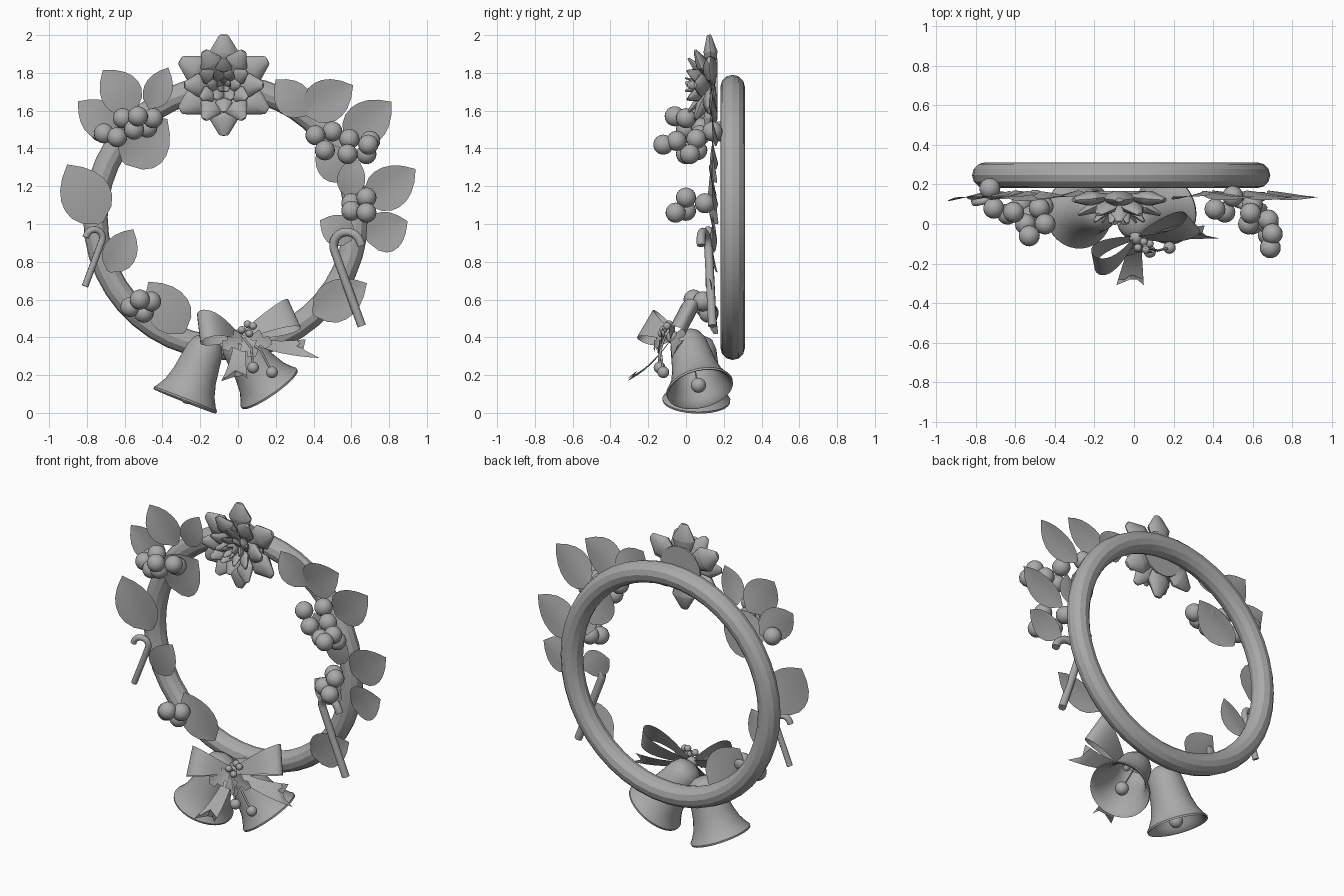
import bpy, bmesh, math
from math import sin, cos, pi, radians
from mathutils import Vector as V, Matrix as M

cube = bpy.data.objects.get("Cube")
if cube:
    bpy.data.objects.remove(cube, do_unlink=True)

grey = bpy.data.materials.new("plain_grey")
grey.use_nodes = True
GREY = (0.4, 0.4, 0.4, 1)
grey.diffuse_color = GREY
grey.node_tree.nodes["Principled BSDF"].inputs["Base Color"].default_value = GREY


def finish(name, data):
    obj = bpy.data.objects.new(name, data)
    data.materials.append(grey)
    bpy.context.collection.objects.link(obj)
    return obj


def mesh_object(name, bm, smooth=40):
    bmesh.ops.remove_doubles(bm, verts=bm.verts, dist=0.0004)
    bmesh.ops.recalc_face_normals(bm, faces=bm.faces)
    me = bpy.data.meshes.new(name)
    bm.to_mesh(me)
    bm.free()
    me.shade_smooth()
    me.set_sharp_from_angle(angle=radians(smooth))
    return finish(name, me)


def loft(bm, rows, closed=False):
    """Skin a list of point rows with quads."""
    rows = [[bm.verts.new(p) for p in row] for row in rows]
    n = len(rows[0])
    for a, b in zip(rows, rows[1:]):
        for i in range(n if closed else n - 1):
            j = (i + 1) % n
            bm.faces.new((a[i], a[j], b[j], b[i]))


def revolve(bm, profile, segs, matrix, flat=1):
    """Spin (radius, height) pairs about the local z axis."""
    loft(bm, [[matrix @ V((r * cos(2 * pi * k / segs), flat * r * sin(2 * pi * k / segs), h))
               for k in range(segs)] for r, h in profile], True)


def along(origin, axis):
    return M.Translation(origin) @ V(axis).to_track_quat('Z', 'Y').to_matrix().to_4x4()


def ball(bm, pos, r):
    bmesh.ops.create_uvsphere(bm, u_segments=20, v_segments=12, radius=r,
                              matrix=M.Translation(pos))


def tube(name, pts, r):
    cu = bpy.data.curves.new(name, 'CURVE')
    cu.dimensions = '3D'
    cu.bevel_depth = r
    cu.bevel_resolution = 3
    cu.use_fill_caps = True
    sp = cu.splines.new('POLY')
    sp.points.add(len(pts) - 1)
    for p, co in zip(sp.points, pts):
        p.co = (*co, 1)
    sp.use_smooth = True
    return finish(name, cu)


# Wreath hoop
bm = bmesh.new()
loft(bm, [[((0.69 + 0.065 * cos(b)) * cos(a) - 0.065, 0.247 + 0.065 * sin(b),
            (0.69 + 0.065 * cos(b)) * sin(a) + 1.035)
           for b in (2 * pi * j / 12 for j in range(12))]
          for a in (2 * pi * i / 44 for i in range(45))], True)
mesh_object("wreath_hoop", bm, 9)


# Leaves: centre x, centre z, heading, length, width
def leaf(name, base, d, side, length, halves, curl=0.0):
    out = d.cross(side).normalized()
    if out.y > 0:
        out = -out
    bm = bmesh.new()
    rows, last = [], len(halves) - 1
    for i, w in enumerate(halves):
        t = i / last
        mid = base + d * length * t + out * curl * sin(pi * t)
        rows.append([mid + side * w * s + out * abs(s) * w * 0.1 for s in (-1, -0.5, 0, 0.5, 1)])
    loft(bm, rows)
    mesh_object(name, bm)


LEAVES = [(-.63, 1.705, 128, .28, .22), (-.42, 1.72, 65, .24, .15), (-.74, 1.56, 140, .28, .2),
          (-.49, 1.44, 45, .33, .28), (-.815, 1.16, 120, .36, .27), (-.62, .86, 60, .26, .18),
          (-.38, .56, 125, .33, .23), (.28, 1.67, 130, .25, .19), (.48, 1.66, 30, .3, .23),
          (.69, 1.545, 40, .32, .23), (.81, 1.2, 35, .32, .23), (.79, .965, 25, .24, .22),
          (.54, .605, 30, .33, .22), (.495, 1.33, 120, .25, .18), (.52, .97, 150, .2, .17),
          (.6, 1.25, 80, .22, .15)]
SHAPE = (.1, .68, .93, 1, .95, .78, .47, 0)
for i, (x, z, heading, length, width) in enumerate(LEAVES):
    a = radians(heading)
    d = V((cos(a), -0.1, sin(a))).normalized()
    side = V((-sin(a), -0.09, cos(a))).normalized()
    base = V((x, 0.153, z)) - d * length / 2
    leaf(f"leaf_{i + 1}", base, d, side, length, [s * width / 2 for s in SHAPE], 0.01)

# Berry clusters
CLUSTERS = {
    "upper_right_berries": [(-.71, .08, 1.48), (-.73, .18, 1.49), (-.61, .06, 1.56), (-.64, .05, 1.46),
                            (-.53, -.06, 1.57), (-.55, 0, 1.5), (-.45, 0, 1.56), (-.48, .08, 1.51)],
    "upper_left_berries": [(.41, .075, 1.47), (.5, .14, 1.49), (.46, .06, 1.39), (.59, .055, 1.45),
                           (.58, 0, 1.37), (.68, .02, 1.37), (.7, -.05, 1.44), (.69, -.12, 1.42)],
    "middle_left_berries": [(.68, 0, 1.14), (.6, .1, 1.11), (.6, 0, 1.07), (.68, -.055, 1.06)],
    "lower_right_berries": [(-.57, .1, .56), (-.52, .04, .6), (-.46, .09, .59), (-.5, .12, .53)],
}
for name, spots in CLUSTERS.items():
    bm = bmesh.new()
    for p in spots:
        ball(bm, p, 0.053)
    mesh_object(name, bm, 60)


# Candy canes
def cane(name, foot, neck, span, r):
    foot, neck = V(foot), V(neck)
    up = (neck - foot).normalized()
    across = V((math.copysign(1, span), -0.25, 0))
    across = (across - up * across.dot(up)).normalized() * abs(span) / 2
    pts = [foot] + [neck + across * (1 - cos(a)) + up * abs(span) / 2 * sin(a)
                    for a in (pi * k / 12 for k in range(13))]
    tube(name, pts + [pts[-1] - up * abs(span) * 0.15], r)


cane("left_candy_cane", (.655, .14, .46), (.51, .12, .86), .15, .023)
cane("right_candy_cane", (-.81, .12, .67), (-.72, .13, .91), -.09, .018)

# Rosette of folded loops at the top
HEART = V((-.075, .145, 1.735))
bm = bmesh.new()
for count, length, half, lift, phase in ((6, .268, .078, 5, 90), (6, .23, .062, 25, 60),
                                         (6, .195, .045, 43, 90), (6, .165, .034, 58, 60),
                                         (5, .155, .024, 76, 90)):
    for k in range(count):
        a, e = radians(phase + 360 * k / count), radians(lift)
        d = V((cos(a) * cos(e), -sin(e), sin(a) * cos(e)))
        side = V((-sin(a), 0, cos(a)))
        frame = M((side, d.cross(side), d)).transposed().to_4x4()
        tip = half * 0.36
        revolve(bm, [(.015, 0), (half * .95, length * .62), (half, length * .66),
                     (tip, length * .97), (tip * .7, length), (0, length)],
                10, M.Translation(HEART) @ frame, 0.5)
mesh_object("rosette_loops", bm)
bm = bmesh.new()
revolve(bm, [(0, 0), (.14, 0), (.14, .012), (0, .012)], 24, along((-.075, .155, 1.735), (0, 1, 0)))
mesh_object("rosette_backing", bm)

# Bells with clappers
BELL = [(0, .36), (.045, .355), (.078, .335), (.098, .29), (.108, .22), (.12, .14), (.14, .07),
        (.165, .025), (.18, .005), (.178, -.006), (.165, .0), (.148, .03), (.125, .08),
        (.105, .15), (.094, .22), (.082, .29), (.055, .325), (0, .335)]
for name, mouth, axis in (("right_bell", (-.28, .055, .067), (.13, .01, .33)),
                          ("left_bell", (.165, .073, .13), (-.19, -.07, .275))):
    frame = along(mouth, axis)
    bm = bmesh.new()
    revolve(bm, BELL, 32, frame)
    mesh_object(name, bm)
    # The clapper hangs slightly below the axis
    bob = frame @ V((0, 0, .035)) + V((0, 0, -.012))
    bm = bmesh.new()
    ball(bm, bob, 0.04)
    mesh_object(name + "_clapper", bm, 60)
    tube(name + "_clapper_rod", [bob, frame @ V((0, 0, .34))], 0.004)

# Ribbon bow over the bells
KNOT = V((.01, -.07, .4))


def ribbon_loop(name, reach, u, bulge):
    reach, u = V(reach), V(u).normalized()
    n = reach.cross(u).normalized() * bulge
    bm = bmesh.new()
    rows = []
    for t in (k / 20 for k in range(21)):
        c = KNOT + reach * sin(pi * t) + n * sin(2 * pi * t)
        w = 0.02 + 0.07 * sin(pi * t)
        rows.append([c - u * w, c, c + u * w])
    loft(bm, rows)
    mesh_object(name, bm)


def ribbon_tail(name, end, u, sag):
    end, u = V(end), V(u).normalized()
    bm = bmesh.new()
    rows = []
    for t in (k / 8 for k in range(9)):
        c = KNOT.lerp(end, t) + V((0, 0, sag * sin(pi * t)))
        w = 0.025 + 0.045 * t
        notch = KNOT.lerp(end, 0.78) if t == 1 else c
        rows.append([c - u * w, notch, c + u * w])
    loft(bm, rows)
    mesh_object(name, bm)


ribbon_loop("right_ribbon_loop", (-.21, -.13, .06), (-.1, .5, .85), .055)
ribbon_loop("left_ribbon_loop", (.29, .075, .125), (-.37, .42, .83), .045)
ribbon_tail("front_ribbon_tail", (-.02, -.31, .175), (1, 0, .1), -.03)
ribbon_tail("left_ribbon_tail", (.395, -.04, .34), (.45, -.4, -.6), -.02)
bm = bmesh.new()
ball(bm, KNOT, 0.035)
mesh_object("ribbon_knot", bm, 60)

# Holly sprig on the knot
SPIKES = (.01, .05, .026, .055, .022, .035, 0)
START = V((.02, -.11, .41))
for i, (d, length) in enumerate((((.9, -.1, -.25), .17), ((-.6, -.35, -.4), .14), ((.5, -.25, -.8), .14))):
    d = V(d).normalized()
    leaf(f"holly_leaf_{i + 1}", START, d, d.cross(V((0, 1, 0))).normalized(), length, SPIKES, 0.01)
bm = bmesh.new()
for p in ((.05, -.09, .47), (.08, -.1, .46), (.02, -.12, .44), (.06, -.13, .42)):
    ball(bm, p, 0.02)
for i, tip in enumerate(((.08, -.14, .24), (.18, -.12, .215))):
    ball(bm, tip, 0.031)
    tip = V(tip)
    tube(f"holly_stem_{i + 1}", [START, START.lerp(tip, .5) + V((.02, -.02, .02)), tip], 0.006)
mesh_object("holly_berries", bm, 60)
